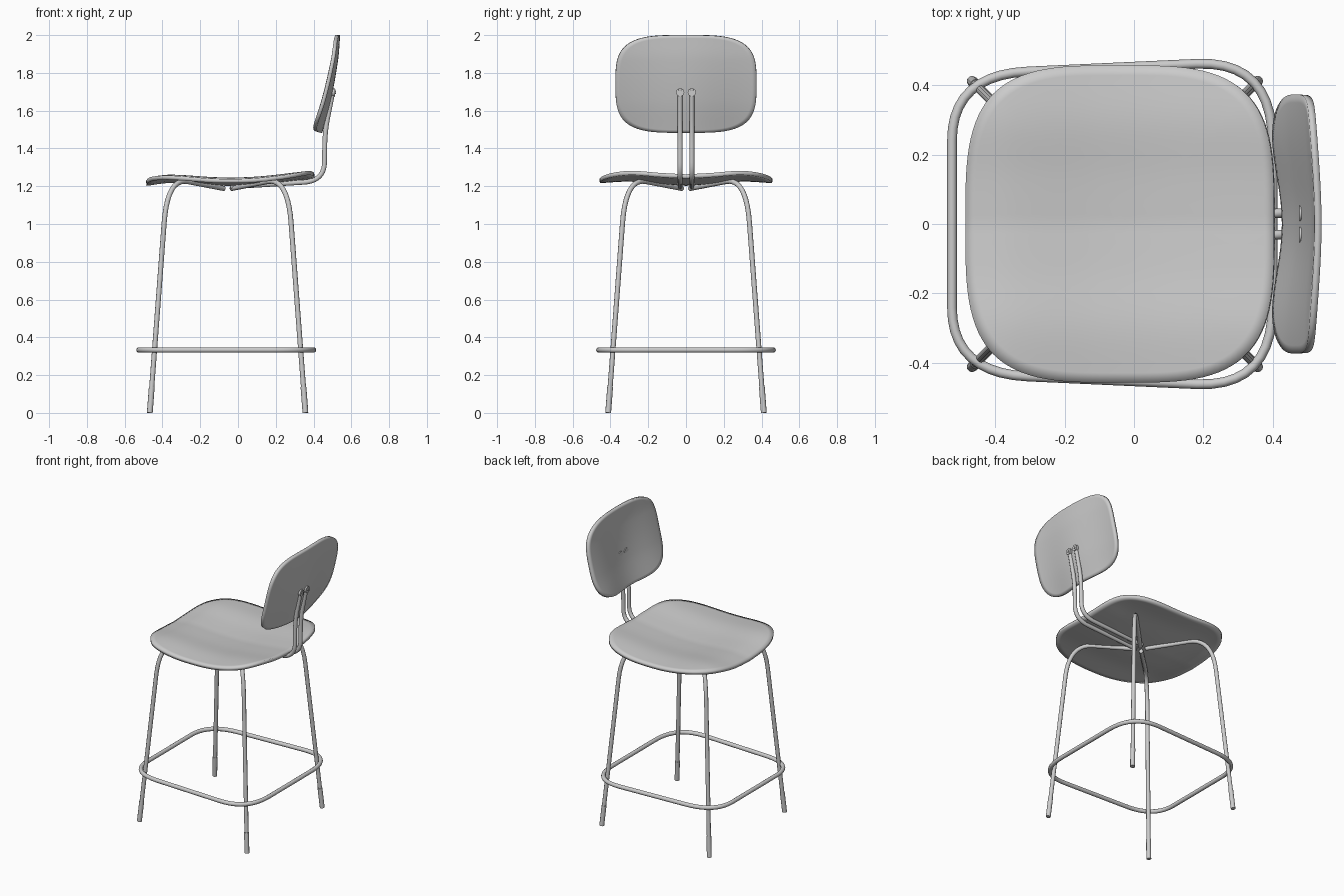
import bpy, bmesh, math
from mathutils import Vector

cube = bpy.data.objects.get("Cube")
if cube:
    bpy.data.objects.remove(cube, do_unlink=True)

# One grey finish for the whole stool
grey = bpy.data.materials.new("light_grey")
grey.use_nodes = True
colour = (0.6, 0.6, 0.6, 1)
grey.diffuse_color = colour
grey.node_tree.nodes["Principled BSDF"].inputs["Base Color"].default_value = colour

CX = -0.055        # centre of the leg frame
TUBE = 0.0135      # tube radius


def finish(ob):
    bpy.ops.object.select_all(action="DESELECT")
    ob.select_set(True)
    bpy.context.view_layer.objects.active = ob
    if ob.type == "CURVE":
        bpy.ops.object.convert(target="MESH")
        ob = bpy.context.object
    ob.data.materials.clear()
    ob.data.materials.append(grey)
    bpy.ops.object.shade_smooth_by_angle(angle=math.radians(40))


def fillet(points, cuts, cyclic=False, steps=10):
    """Round the corners of a path; cuts gives (before, after) lengths."""
    pts = [Vector(p) for p in points]
    n, out = len(pts), []
    for i, p in enumerate(pts):
        if not cyclic and i in (0, n - 1):
            out.append(p)
            continue
        before, after = cuts[i]
        a = p + (pts[i - 1] - p).normalized() * before
        b = p + (pts[(i + 1) % n] - p).normalized() * after
        for k in range(steps + 1):
            t = k / steps
            out.append(a * (1 - t) ** 2 + p * 2 * t * (1 - t) + b * t * t)
    return out


def tube(name, pts, radius=TUBE, cyclic=False):
    cu = bpy.data.curves.new(name, "CURVE")
    cu.dimensions = "3D"
    cu.bevel_depth, cu.bevel_resolution, cu.use_fill_caps = radius, 3, True
    sp = cu.splines.new("POLY")
    sp.points.add(len(pts) - 1)
    for sp_pt, p in zip(sp.points, pts):
        sp_pt.co = (*p, 1)
    sp.use_cyclic_u = cyclic
    ob = bpy.data.objects.new(name, cu)
    bpy.context.collection.objects.link(ob)
    finish(ob)


def profile(table, x):
    """Smooth curve through a few (position, height) points."""
    for i in range(len(table) - 1):
        (x0, y0), (x1, y1) = table[i], table[i + 1]
        if x <= x1 or i == len(table) - 2:
            def slope(j):
                a, b = table[max(j - 1, 0)], table[min(j + 1, len(table) - 1)]
                return (b[1] - a[1]) / (b[0] - a[0])
            h = x1 - x0
            t = (x - x0) / h
            return (y0 * (1 + 2 * t) * (1 - t) ** 2 + slope(i) * h * t * (1 - t) ** 2
                    + y1 * t * t * (3 - 2 * t) - slope(i + 1) * h * t * t * (1 - t))


def shell(name, surface, power, thickness, n=32):
    """Bent plywood panel: rounded-square grid pushed onto a surface."""
    bm = bmesh.new()
    bmesh.ops.create_grid(bm, x_segments=n, y_segments=n, size=1)
    for v in bm.verts:
        u, w = v.co.x, v.co.y
        m = max(abs(u), abs(w))
        if m > 1e-6:
            s = m / (abs(u) ** power + abs(w) ** power) ** (1 / power)
            u, w = u * s, w * s
        v.co = surface(u, w)
    me = bpy.data.meshes.new(name)
    bm.to_mesh(me)
    bm.free()
    ob = bpy.data.objects.new(name, me)
    bpy.context.collection.objects.link(ob)
    mod = ob.modifiers.new("thickness", "SOLIDIFY")
    mod.thickness, mod.offset = thickness, 0
    finish(ob)


# Seat: waved front to back, dished in the middle
seat_line = [(-0.485, 1.213), (-0.36, 1.228), (-0.1, 1.214), (0.1, 1.218), (0.405, 1.252)]
seat_lift = [(0, 0), (0.14, 0.008), (0.3, 0.022), (0.457, 0.014)]


def seat_surface(u, w):
    x, y = -0.04 + 0.445 * u, 0.457 * w
    return (x, y, profile(seat_line, x) + profile(seat_lift, abs(y)))


shell("seat", seat_surface, 3.5, 0.022)

# Backrest: leaning back, hollow along its middle
back_line = [(1.485, 0.397), (1.66, 0.453), (1.87, 0.502), (2.0, 0.52)]


def back_surface(u, w):
    y, z = 0.373 * u, 1.7425 + 0.2575 * w
    hollow = 0.025 - 0.014 * w
    wave = 0.5 + 0.5 * math.cos(math.pi * y / 0.32)
    return (profile(back_line, z) + hollow * wave, y, z)


shell("backrest", back_surface, 3.5, 0.02)

# Four bent legs meeting under the seat, with foot sleeves
for sx, end in ((-1, "front"), (1, "rear")):
    for sy, side in ((-1, "right"), (1, "left")):
        path = [(CX + sx * r, sy * r, z) for r, z in ((0.412, 0), (0.318, 1.245), (0.02, 1.188))]
        tube(f"{end}_{side}_leg", fillet(path, [0, (0.24, 0.15), 0]))
        foot, top = Vector(path[0]), Vector(path[1])
        tube(f"{end}_{side}_foot", [foot, foot.lerp(top, 0.11)], 0.0155)

# Footrest ring
ring = [(-0.525, 0.43), (-0.525, -0.43), (0.4, -0.472), (0.4, 0.472)]
cuts = [(0.22, 0.19), (0.19, 0.22), (0.22, 0.24), (0.24, 0.22)]
tube("footrest_ring", fillet([(x, y, 0.333) for x, y in ring], cuts, True), 0.014, True)

# Twin backrest rods and their screws
for sy, side in ((-1, "right"), (1, "left")):
    y = sy * 0.031
    rod = [(-0.04, y, 1.197), (0.457, y, 1.228), (0.46, y, 1.49), (0.505, y, 1.715)]
    tube(f"{side}_back_rod", fillet(rod, [0, (0.11, 0.1), (0.08, 0.08), 0]))
    tube(f"{side}_rod_end", [(0.478, y, 1.697), (0.514, y, 1.697)], 0.022)
    tube(f"{side}_screw", [(0.5, y, 1.697), (0.519, y, 1.697)], 0.008)
